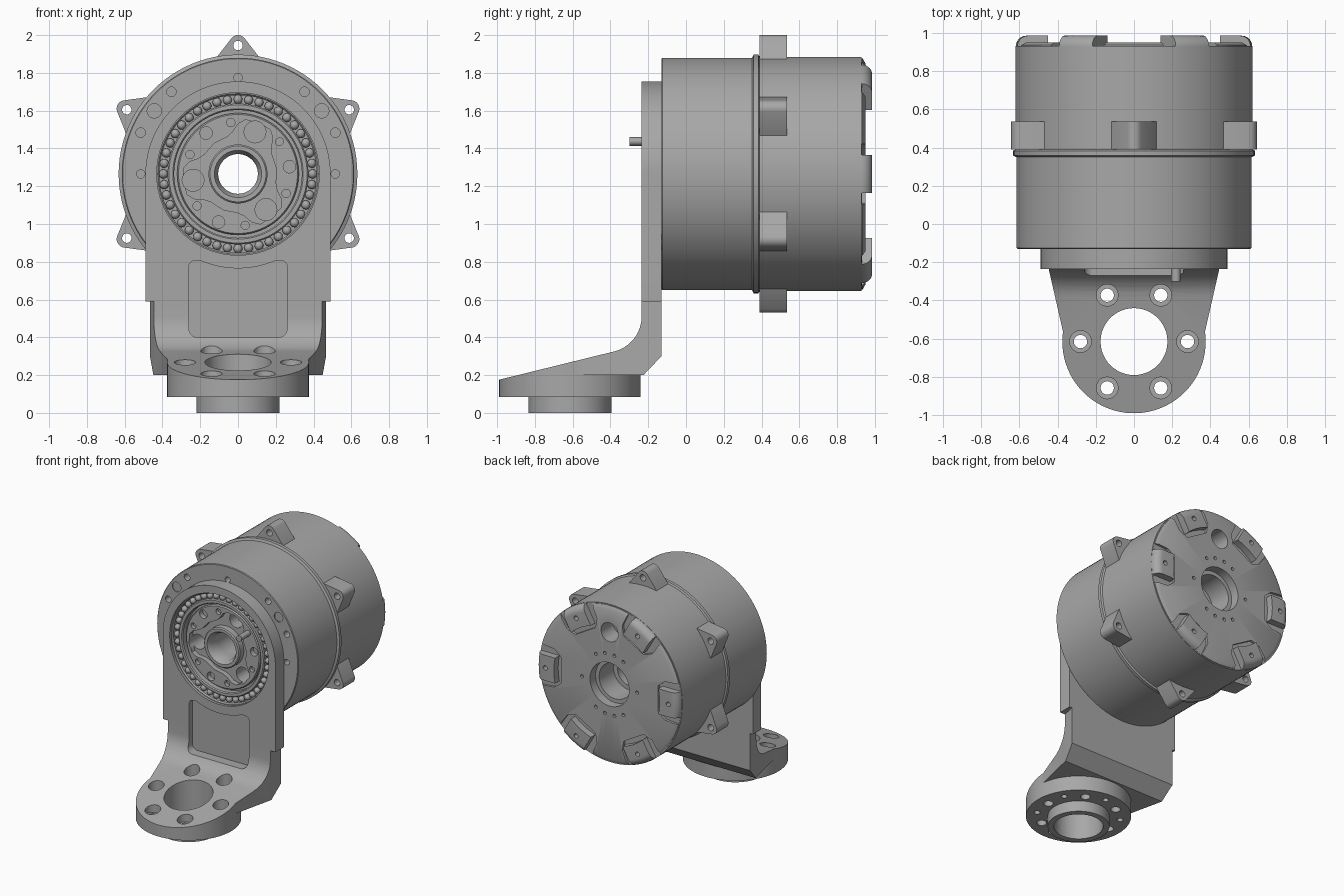
import bpy, bmesh, math
from math import sin, cos, radians

if "Cube" in bpy.data.objects:
    bpy.data.objects.remove(bpy.data.objects["Cube"], do_unlink=True)

metal = bpy.data.materials.new("machined_grey")
metal.use_nodes = True
GREY = (0.39, 0.39, 0.39, 1)
metal.diffuse_color = GREY
metal.node_tree.nodes["Principled BSDF"].inputs["Base Color"].default_value = GREY

AXIS = 1.265    # height of the motor axis
FOOT = -0.615   # y of the mounting disc centre
MAP = {"x": lambda u, v, t: (t, u, v), "y": lambda u, v, t: (u, t, v), "z": lambda u, v, t: (u, v, t)}


def make(name, bm):
    bmesh.ops.recalc_face_normals(bm, faces=bm.faces)
    mesh = bpy.data.meshes.new(name)
    bm.to_mesh(mesh)
    bm.free()
    mesh.materials.append(metal)
    obj = bpy.data.objects.new(name, mesh)
    bpy.context.collection.objects.link(obj)
    return obj


def arc(u, v, r, a=0, b=360, n=32):
    last = n if b - a == 360 else n - 1
    return [(u + r * cos(radians(a + (b - a) * i / last)),
             v + r * sin(radians(a + (b - a) * i / last))) for i in range(n)]


def polar(r, deg):
    return r * cos(radians(deg)), AXIS + r * sin(radians(deg))


def turn(points, deg):
    """Place (radial, sideways) points around the motor axis."""
    c, s = cos(radians(deg)), sin(radians(deg))
    return [(u * c - v * s, AXIS + u * s + v * c) for u, v in points]


def prisms(name, outlines, axis, a, b):
    bm = bmesh.new()
    for outline in outlines:
        lo = [bm.verts.new(MAP[axis](u, v, a)) for u, v in outline]
        hi = [bm.verts.new(MAP[axis](u, v, b)) for u, v in outline]
        bm.faces.new(lo)
        bm.faces.new(hi)
        for i in range(len(lo)):
            j = (i + 1) % len(lo)
            bm.faces.new((lo[i], lo[j], hi[j], hi[i]))
    return make(name, bm)


def revolve(name, profile, n=96):
    """Closed (radius, y) profile turned around the motor axis."""
    bm = bmesh.new()
    rings = [[bm.verts.new((r * cos(math.tau * i / n), y, AXIS + r * sin(math.tau * i / n)))
              for i in range(n)] for r, y in profile]
    for k, ring in enumerate(rings):
        nxt = rings[(k + 1) % len(rings)]
        for i in range(n):
            j = (i + 1) % n
            bm.faces.new((ring[i], ring[j], nxt[j], nxt[i]))
    return make(name, bm)


def boolean(targets, cutter, operation="DIFFERENCE"):
    for target in targets:
        mod = target.modifiers.new("bool", "BOOLEAN")
        mod.operation, mod.object, mod.solver = operation, cutter, "EXACT"
        bpy.context.view_layer.objects.active = target
        bpy.ops.object.modifier_apply(modifier=mod.name)
    bpy.data.objects.remove(cutter, do_unlink=True)


def drill(targets, spots, r, a, b, axis="y"):
    boolean(targets, prisms("drill", [arc(u, v, r, n=20) for u, v in spots], axis, a, b))


SIX = range(0, 360, 60)

# Bracket foot: side profile trimmed by the tapered plan outline
fillet = arc(-0.425, 0.51, 0.19, 0, -76, 10)
side = [(-0.13, 0.59), (-0.13, 0.3), (-0.225, 0.2), (FOOT, 0.2), (FOOT, 0.085),
        (-1, 0.085), (-1, 0.173)] + fillet[::-1] + [(-0.235, 0.59)]
foot = prisms("bracket_foot", [side], "x", -0.6, 0.6)
plan = [(0.468, -0.12), (0.445, -0.24)] + arc(0, FOOT, 0.375, 8, -188, 40) + [(-0.445, -0.24), (-0.468, -0.12)]
boolean([foot], prisms("plan", [plan], "z", -0.1, 0.8), "INTERSECT")

# Upright plate with rounded top
plate = prisms("bracket_plate", [[(-0.49, 0.59), (0.49, 0.59)] + arc(0, AXIS, 0.49, 0, 180, 48)], "y", -0.235, -0.13)
drill([plate], [(0, AXIS)], 0.1, -0.3, 0)
boolean([plate], prisms("opening", [arc(0, AXIS, 0.43, n=96)], "y", -0.3, 0))

# Front pocket with a curved upper edge
pocket = (arc(-0.215, 0.445, 0.045, 180, 270, 6) + arc(0.215, 0.445, 0.045, 270, 360, 6)
          + arc(0.23, 0.775, 0.03, 0, 100, 6) + arc(0, AXIS, 0.5, -66, -114, 16) + arc(-0.23, 0.775, 0.03, 80, 180, 6))
boolean([plate, foot], prisms("pocket", [pocket], "y", -0.6, -0.195))

# Mounting disc and spigot below the foot
disc = prisms("mounting_disc", [arc(0, FOOT, 0.375, -3, 183, 48)], "z", 0.085, 0.2)
spigot = prisms("mounting_spigot", [arc(0, FOOT, 0.22, n=64)], "z", 0, 0.09)
base = [foot, disc, spigot]
boolean(base, prisms("bore", [arc(0, FOOT, 0.175, n=48)], "z", -1, 1))
bolts = [(0.28 * cos(radians(a)), FOOT + 0.28 * sin(radians(a))) for a in SIX]
drill(base[:2], bolts, 0.035, -1, 1, "z")
drill(base[:2], bolts, 0.057, 0.16, 1, "z")
pins = [(0.3 * cos(radians(a + 30)), FOOT + 0.3 * sin(radians(a + 30))) for a in SIX]
drill(base[:2], pins, 0.022, 0, 0.12, "z")

# Motor housing with clamp ring and stepped bore
housing = revolve("motor_housing", [
    (0.105, -0.1), (0.4, -0.1), (0.4, -0.13), (0.61, -0.13), (0.615, -0.125), (0.615, 0.35), (0.632, 0.358),
    (0.632, 0.383), (0.62, 0.39), (0.62, 0.93), (0.17, 0.93), (0.17, 0.88), (0.14, 0.88),
    (0.14, 0.7), (0.105, 0.7)])
drill([housing], [polar(0.51, 90), polar(0.515, 0), polar(0.515, 180)], 0.022, -0.3, -0.05)
drill([housing], [polar(0.56, a) for a in (23, 51, 129, 157)], 0.025, -0.3, -0.05)
drill([housing], [polar(0.555, a) for a in (37, 143)], 0.038, -0.3, -0.122)

# Six bolt lugs around the clamp ring
ear = [(0.58, -0.13), (0.615, -0.115)] + arc(0.69, 0, 0.045, -55, 55, 10) + [(0.615, 0.115), (0.58, 0.13)]
lugs = prisms("bolt_lugs", [turn(ear, a + 30) for a in SIX], "y", 0.39, 0.535)
drill([lugs], [polar(0.68, a + 30) for a in SIX], 0.025, 0, 1)

# Rear cover: low plate relieved around six raised rounded pads
cover = revolve("rear_cover", [(0.17, 0.92), (0.612, 0.92), (0.612, 0.935), (0.585, 0.95), (0.17, 0.95)])
relief = [(0.42, -0.1), (0.48, -0.15), (0.7, -0.17), (0.7, 0.17), (0.48, 0.15), (0.42, 0.1)]
boolean([cover], prisms("relief", [turn(relief, a) for a in SIX], "y", 0.931, 1))
pads = revolve("rear_pads", [(0.46, 0.9), (0.618, 0.9)] + arc(0.563, 0.93, 0.055, 0, 90, 8) + [(0.46, 0.985)])
block = [(0.4, -0.1), (0.7, -0.1), (0.7, 0.1), (0.4, 0.1)]
boolean([pads], prisms("blocks", [turn(block, a) for a in SIX], "y", 0.85, 1.1), "INTERSECT")
drill([pads], [polar(0.535, a) for a in SIX], 0.018, 0.94, 1.1)
drill([cover, housing], [polar(0.41, 90)], 0.075, 0.8, 1.1)
drill([cover], [polar(0.24, a) for a in (0, 60, 80, 100, 120, 180, 240, 260, 280, 300)], 0.013, 0.925, 1.1)

# Bearing: outer race, inner race and balls
revolve("outer_race", [(0.417, -0.1), (0.417, -0.205), (0.425, -0.215), (0.431, -0.215), (0.431, -0.1)])
revolve("inner_race", [(0.338, -0.09), (0.338, -0.2), (0.345, -0.208), (0.366, -0.208), (0.373, -0.2), (0.373, -0.165),
                       (0.42, -0.165), (0.42, -0.09)])
bm = bmesh.new()
for i in range(44):
    ball = bmesh.ops.create_uvsphere(bm, u_segments=14, v_segments=8, radius=0.024)["verts"]
    x, z = polar(0.395, i * 360 / 44)
    bmesh.ops.translate(bm, verts=ball, vec=(x, -0.188, z))
make("bearing_balls", bm)

# Output face with a three-lobed pocket and its holes
face = revolve("output_face", [(0.15, -0.09), (0.15, -0.19), (0.315, -0.19), (0.322, -0.18), (0.322, -0.16),
                               (0.34, -0.16), (0.34, -0.09)])
lobes = [polar(r, 68 + k * 120 + d) for k in range(3)
         for r, d in ((0.205, -38), (0.225, -29), (0.265, -22), (0.29, -14), (0.29, 0), (0.29, 14), (0.265, 22),
                      (0.225, 29), (0.205, 38), (0.205, 60))]
boolean([face], prisms("lobes", [lobes], "y", -0.3, -0.15))
drill([face, housing], [polar(0.24, 68 + k * 120) for k in range(3)], 0.058, -0.3, 0)
drill([face], [polar(0.275, 8 + k * 120) for k in range(3)], 0.033, -0.3, -0.15)
drill([face], [polar(0.28, 38 + k * 60) for k in SIX[:1]] + [polar(0.275, a + d) for a in (38, 158, 278) for d in (0, 60)],
      0.022, -0.3, -0.16)

# Hollow centre hub
revolve("centre_hub", [(0.105, -0.09), (0.105, -0.17), (0.125, -0.205), (0.148, -0.205), (0.156, -0.197), (0.156, -0.09)])

for obj in bpy.context.scene.objects:
    obj.select_set(obj.type == "MESH")
    if obj.type == "MESH":
        bpy.context.view_layer.objects.active = obj
bpy.ops.object.shade_smooth_by_angle(angle=radians(32))
